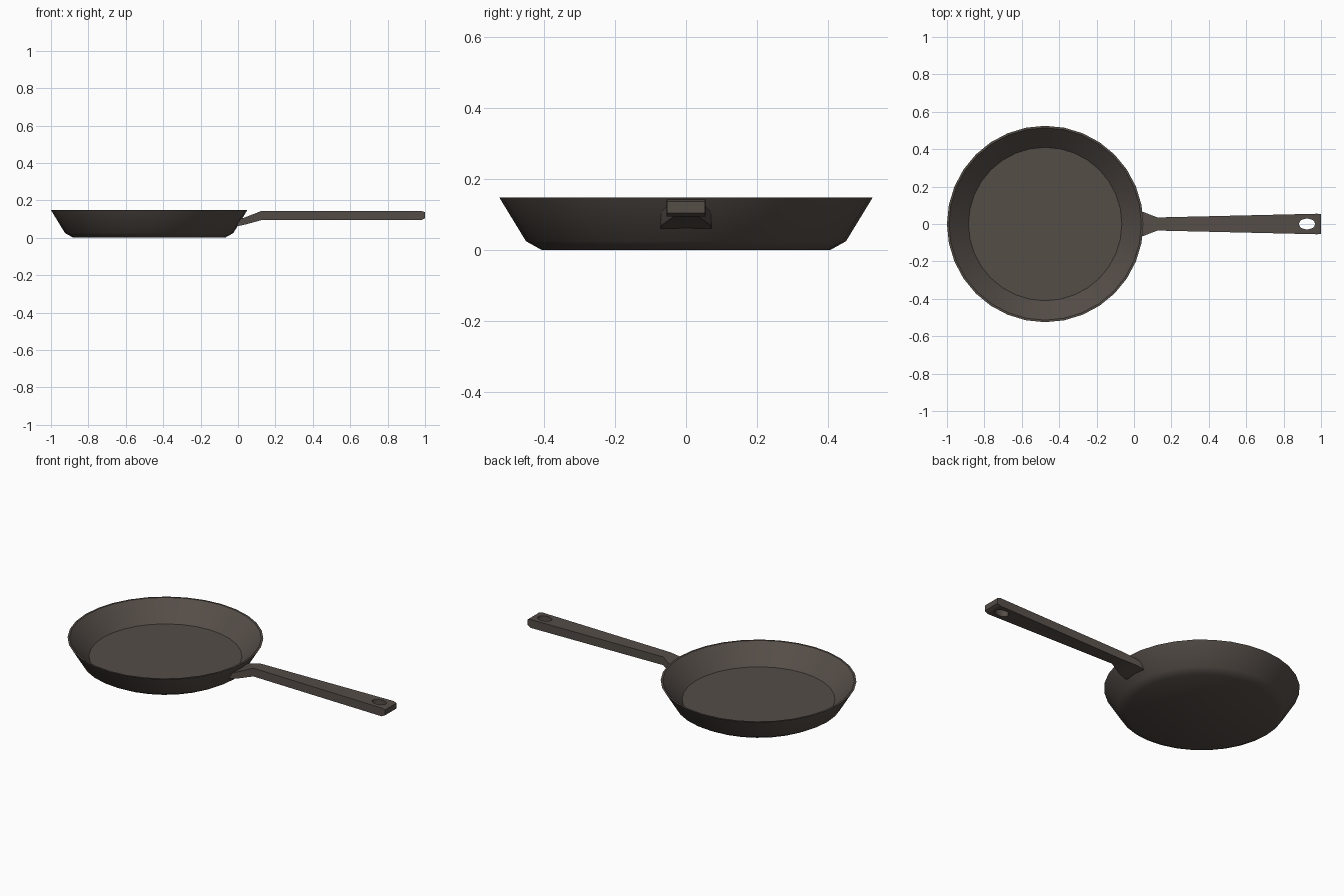
import bpy, bmesh, math

if "Cube" in bpy.data.objects:
    bpy.data.objects.remove(bpy.data.objects["Cube"])

metal = bpy.data.materials.new("dark_metal")
metal.diffuse_color = (0.09, 0.074, 0.064, 1)
metal.use_nodes = True
metal.node_tree.nodes["Principled BSDF"].inputs["Base Color"].default_value = metal.diffuse_color


def make_object(name, bm):
    bmesh.ops.recalc_face_normals(bm, faces=bm.faces)
    mesh = bpy.data.meshes.new(name)
    bm.to_mesh(mesh)
    bm.free()
    obj = bpy.data.objects.new(name, mesh)
    bpy.context.collection.objects.link(obj)
    mesh.materials.append(metal)
    return obj


def loft(name, rings):
    """Bridge closed rings of equal length and cap both ends."""
    bm = bmesh.new()
    loops = [[bm.verts.new(p) for p in ring] for ring in rings]
    n = len(loops[0])
    for a, b in zip(loops, loops[1:]):
        for i in range(n):
            j = (i + 1) % n
            bm.faces.new((a[i], a[j], b[j], b[i]))
    bm.faces.new(loops[0])
    bm.faces.new(loops[-1])
    return make_object(name, bm)


def circle(cx, rx, ry, z, n=32):
    return [(cx + rx * math.cos(2 * math.pi * i / n),
             ry * math.sin(2 * math.pi * i / n), z) for i in range(n)]


def smooth(obj, degrees):
    bpy.ops.object.select_all(action='DESELECT')
    obj.select_set(True)
    bpy.context.view_layer.objects.active = obj
    bpy.ops.object.shade_smooth_by_angle(angle=math.radians(degrees))


# Pan body: outer wall up to the rim, then inner wall down to the floor
profile = [(0.405, 0), (0.45, 0.025), (0.525, 0.148), (0.514, 0.148), (0.41, 0.04)]
pan = loft("pan_body", [circle(-0.475, r, r, z) for r, z in profile])
smooth(pan, 35)

# Handle: rectangular sections (x, half width, bottom, top)
sections = [(-0.012, 0.072, 0.060, 0.092), (0.04, 0.068, 0.071, 0.110),
            (0.125, 0.035, 0.094, 0.143), (0.98, 0.055, 0.094, 0.143),
            (1.0, 0.053, 0.105, 0.137)]
handle = loft("handle", [[(x, -w, b), (x, w, b), (x, w, t), (x, -w, t)]
                         for x, w, b, t in sections])

# Hanging hole through the handle
cutter = loft("hole_cutter", [circle(0.925, 0.043, 0.029, z, 16) for z in (0.0, 0.25)])
cutter.hide_render = True
mod = handle.modifiers.new("hanging_hole", 'BOOLEAN')
mod.operation = 'DIFFERENCE'
mod.solver = 'EXACT'
mod.object = cutter
bpy.context.view_layer.objects.active = handle
bpy.ops.object.modifier_apply(modifier=mod.name)
bpy.data.objects.remove(cutter)
smooth(handle, 30)
